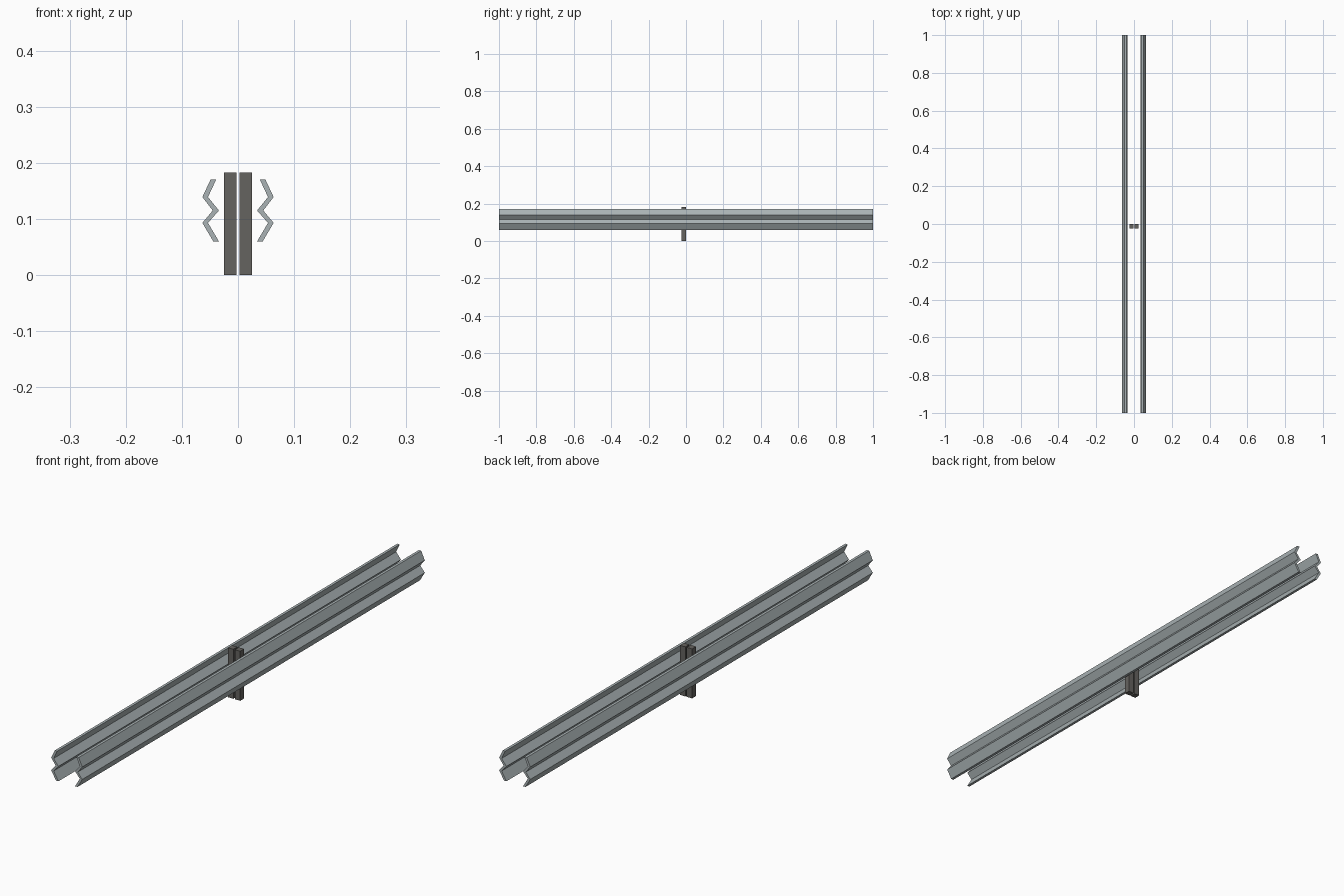
import bpy, bmesh

if "Cube" in bpy.data.objects:
    bpy.data.objects.remove(bpy.data.objects["Cube"])


def material(name, color):
    m = bpy.data.materials.new(name)
    m.diffuse_color = (*color, 1)
    m.use_nodes = True
    m.node_tree.nodes["Principled BSDF"].inputs["Base Color"].default_value = m.diffuse_color
    return m


def extrude(name, outline, direction, mat):
    # Close an outline into a face and sweep it straight into a solid
    bm = bmesh.new()
    face = bm.faces.new([bm.verts.new(p) for p in outline])
    ext = bmesh.ops.extrude_face_region(bm, geom=[face], use_keep_orig=True)
    moved = [v for v in ext["geom"] if isinstance(v, bmesh.types.BMVert)]
    bmesh.ops.translate(bm, vec=direction, verts=moved)
    bmesh.ops.recalc_face_normals(bm, faces=bm.faces[:])
    mesh = bpy.data.meshes.new(name)
    bm.to_mesh(mesh)
    bm.free()
    mesh.materials.append(mat)
    obj = bpy.data.objects.new(name, mesh)
    bpy.context.collection.objects.link(obj)
    return obj


steel = material("galvanised_steel", (0.40, 0.45, 0.46))
dark = material("dark_post", (0.13, 0.125, 0.115))

# Folded rail section: inner face and outer face as (x, z)
inner = [(0.039, 0.170), (0.0535, 0.139), (0.034, 0.115), (0.0535, 0.093), (0.034, 0.060)]
outer = [(0.049, 0.170), (0.0635, 0.139), (0.045, 0.115), (0.0635, 0.093), (0.044, 0.060)]

for side, s in (("left", -1), ("right", 1)):
    # Long corrugated rail
    section = [(s * x, -1, z) for x, z in inner + outer[::-1]]
    extrude(side + "_rail", section, (0, 2, 0), steel)

    # One half of the split central post
    x0, x1 = s * 0.003, s * 0.025
    foot = [(x0, -0.023, 0), (x1, -0.023, 0), (x1, 0, 0), (x0, 0, 0)]
    extrude(side + "_post", foot, (0, 0, 0.183), dark)
